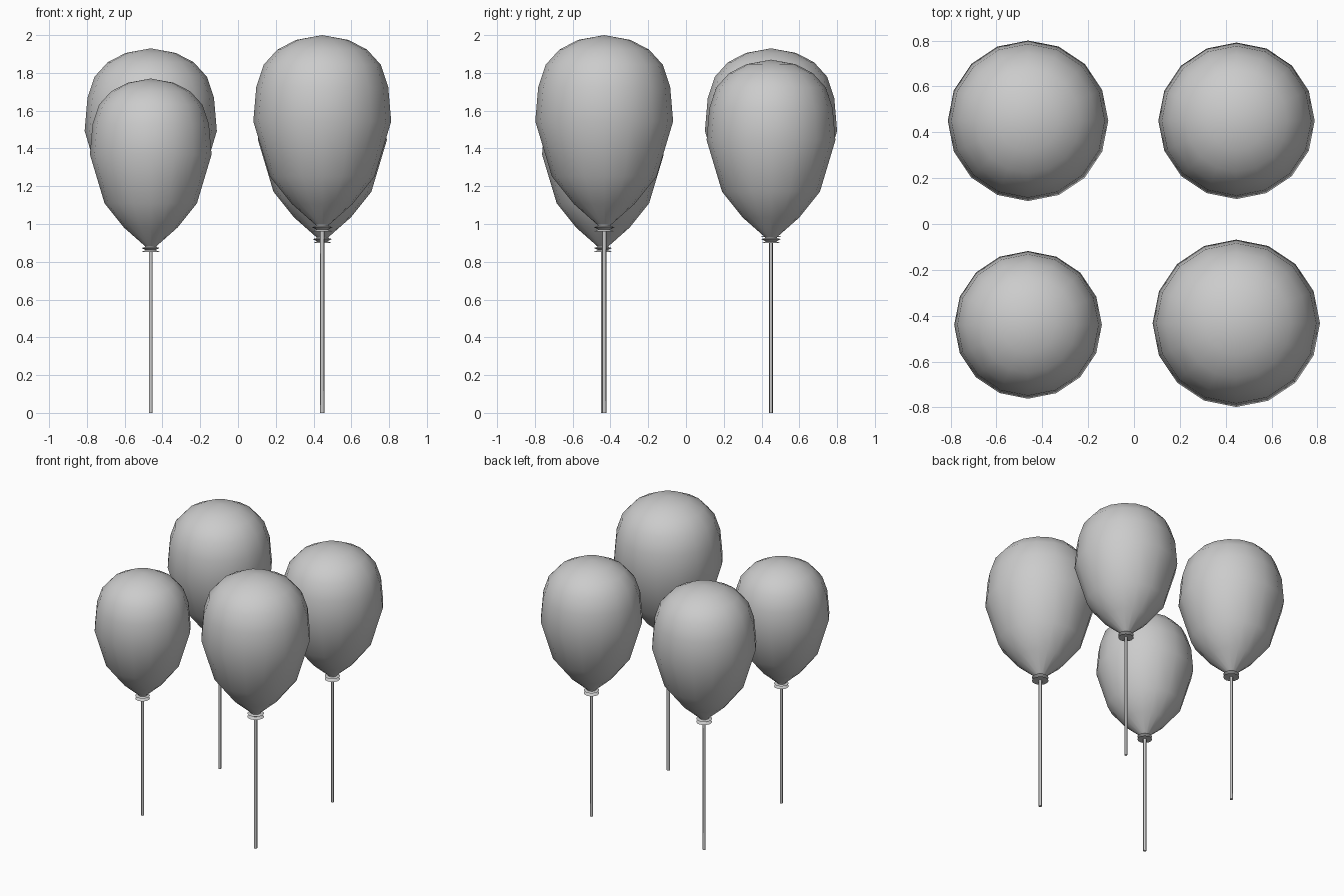
import bpy, bmesh
from math import cos, sin, tau, radians

if "Cube" in bpy.data.objects:
    bpy.data.objects.remove(bpy.data.objects["Cube"])

# Profiles as (radius, depth below top), in units of the balloon radius
BALLOON = [(0, 0), (.38, .07), (.65, .21), (.85, .43), (.957, .75), (1, 1.25),
           (.76, 2.05), (.44, 2.45), (.10, 2.75)]
KNOT = [(.10, 2.74), (.09, 2.77), (.15, 2.785), (.08, 2.82), (.15, 2.85), (0, 2.845)]


def lathe(name, profile, x, y, sides, angle):
    """Revolve (radius, z) points around a vertical axis at x, y."""
    bm = bmesh.new()
    rings = []
    for r, z in profile:
        n = 1 if r == 0 else sides
        rings.append([bm.verts.new((r * cos(tau * i / sides), r * sin(tau * i / sides), z))
                      for i in range(n)])
    for a, b in zip(rings, rings[1:]):
        for i in range(sides):
            j = (i + 1) % sides
            loop = [a[i % len(a)], b[i % len(b)], b[j % len(b)], a[j % len(a)]]
            bm.faces.new(list(dict.fromkeys(loop)))
    bmesh.ops.recalc_face_normals(bm, faces=bm.faces)
    mesh = bpy.data.meshes.new(name)
    bm.to_mesh(mesh)
    bm.free()
    ob = bpy.data.objects.new(name, mesh)
    ob.location = (x, y, 0)
    bpy.context.collection.objects.link(ob)
    bpy.ops.object.select_all(action='DESELECT')
    ob.select_set(True)
    bpy.context.view_layer.objects.active = ob
    bpy.ops.object.shade_smooth_by_angle(angle=radians(angle))


def scaled(profile, r, top):
    return [(p * r, top - d * r) for p, d in profile]


# Position label, x, y, radius, top height, stick radius
for label, x, y, r, top, stick in [
        ("front_left", -.462, -.44, .322, 1.77, .010),
        ("back_left", -.462, .45, .35, 1.93, .010),
        ("back_right", .447, .45, .341, 1.87, .009),
        ("front_right", .446, -.433, .365, 2.0, .011)]:
    # Inflated body
    lathe("balloon_" + label, scaled(BALLOON, r, top), x, y, 16, 60)
    # Tied knot
    lathe("knot_" + label, scaled(KNOT, r, top), x, y, 16, 30)
    # Straight stick down to the ground
    z = top - 2.8 * r
    lathe("stick_" + label, [(0, z), (stick, z), (stick, 0), (0, 0)], x, y, 8, 50)
